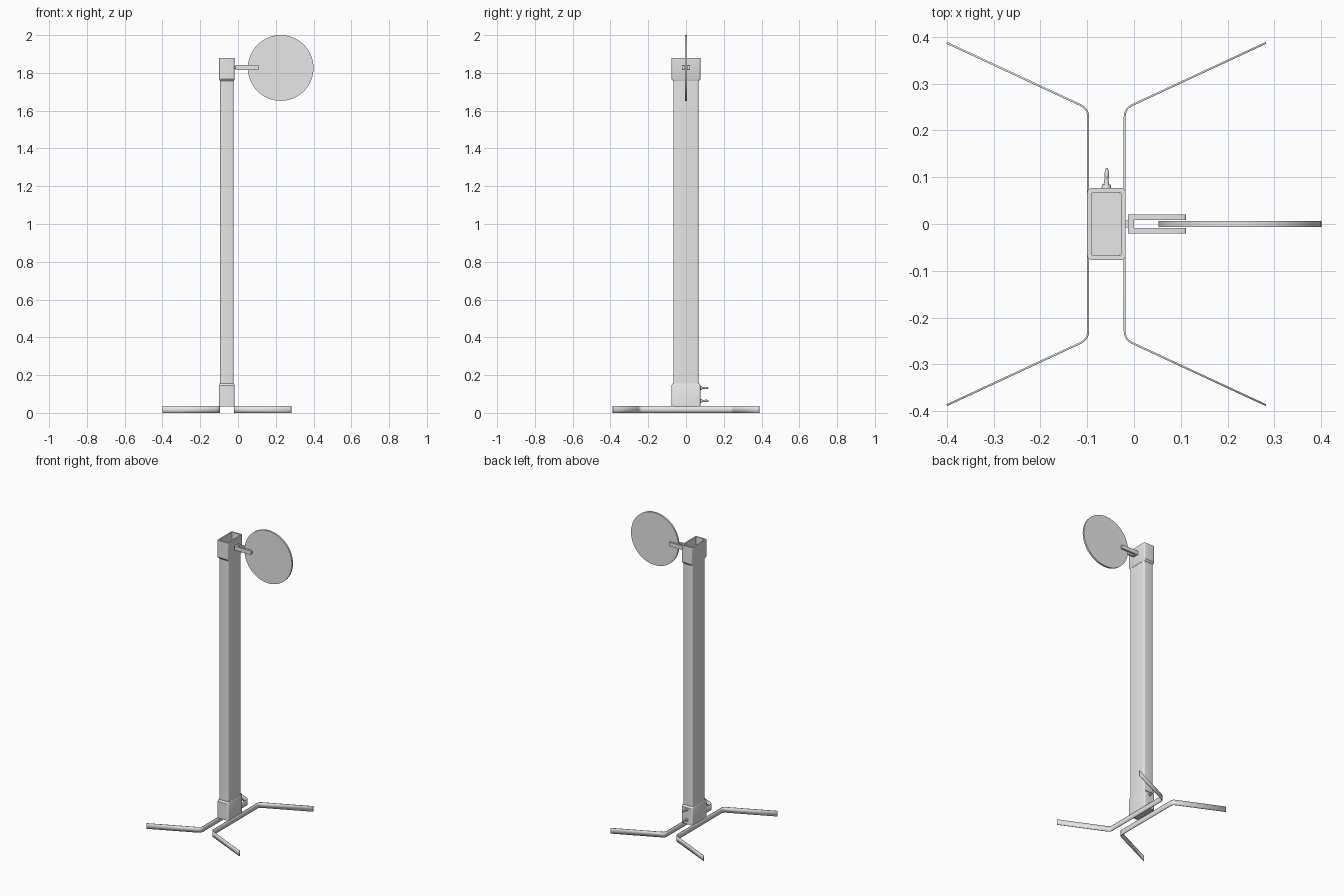
import bpy, bmesh, math
from mathutils import Matrix, Vector

cube = bpy.data.objects.get("Cube")
if cube:
    bpy.data.objects.remove(cube, do_unlink=True)

GREY = (0.8, 0.8, 0.8, 1)
grey = bpy.data.materials.new("plain_grey")
grey.use_nodes = True
grey.diffuse_color = GREY
grey.node_tree.nodes["Principled BSDF"].inputs["Base Color"].default_value = GREY

POST_X = -0.059
ARM_Z = 1.828


def finish(name, bm, smooth=True):
    bmesh.ops.recalc_face_normals(bm, faces=bm.faces)
    mesh = bpy.data.meshes.new(name)
    bm.to_mesh(mesh)
    bm.free()
    mesh.materials.append(grey)
    obj = bpy.data.objects.new(name, mesh)
    bpy.context.collection.objects.link(obj)
    if smooth:
        bpy.ops.object.select_all(action='DESELECT')
        obj.select_set(True)
        bpy.context.view_layer.objects.active = obj
        bpy.ops.object.shade_smooth_by_angle(angle=math.radians(35))
    return obj


def rounded_ring(bm, w, d, r, z, steps=4):
    """Ring of vertices along a rounded rectangle around the post axis."""
    ring = []
    for k, (sx, sy) in enumerate([(1, 1), (-1, 1), (-1, -1), (1, -1)]):
        for i in range(steps + 1):
            a = math.pi / 2 * (k + i / steps)
            ring.append(bm.verts.new((POST_X + sx * (w / 2 - r) + r * math.cos(a),
                                      sy * (d / 2 - r) + r * math.sin(a), z)))
    return ring


def bridge(bm, a, b):
    for i in range(len(a)):
        j = (i + 1) % len(a)
        bm.faces.new((a[i], a[j], b[j], b[i]))


def sleeve(name, rows):
    """Closed hollow sleeve through a loop of (width, depth, radius, z) rows."""
    bm = bmesh.new()
    rings = [rounded_ring(bm, *row) for row in rows]
    for a, b in zip(rings, rings[1:] + rings[:1]):
        bridge(bm, a, b)
    return finish(name, bm)


def add_box(bm, low, high):
    low, high = Vector(low), Vector(high)
    bmesh.ops.create_cube(bm, size=1, matrix=Matrix.Translation((low + high) / 2)
                          @ Matrix.Diagonal((*(high - low), 1)))


def add_cone(bm, r1, r2, y0, y1, x, z, sides):
    """Round body lying along y."""
    bmesh.ops.create_cone(bm, cap_ends=True, segments=sides, radius1=r1, radius2=r2,
                          depth=y1 - y0, matrix=Matrix.Translation((x, (y0 + y1) / 2, z))
                          @ Matrix.Rotation(-math.pi / 2, 4, 'X'))


# Post
bm = bmesh.new()
bottom = rounded_ring(bm, 0.072, 0.134, 0.009, 0.036)
top = rounded_ring(bm, 0.072, 0.134, 0.009, 1.775)
bridge(bm, bottom, top)
bm.faces.new(bottom)
bm.faces.new(top)
finish("post", bm)

# Hollow cap and foot collar
OUTER, INNER = (0.082, 0.154, 0.01), (0.063, 0.134, 0.004)
sleeve("top_cap", [(*OUTER, 1.88), (*OUTER, 1.768), (0.074, 0.138, 0.009, 1.757),
                   (*INNER, 1.757), (*INNER, 1.88)])
sleeve("foot_collar", [(*OUTER, 0.035), (*OUTER, 0.145), (0.074, 0.138, 0.009, 0.156),
                       (*INNER, 0.156), (*INNER, 0.035)])

# Bent strip legs
for name, x, side in (("right_leg", -0.098, -1), ("left_leg", -0.02, 1)):
    half = []
    for i in range(6):
        t = i / 5
        half.append((x + side * 0.016 * t * t, 0.229 + 0.034 * t * (1 - t) + 0.025 * t * t))
    half.append((x + side * 0.302, 0.387))
    path = [(px, -py) for px, py in reversed(half)] + half
    bm = bmesh.new()
    low = [bm.verts.new((px, py, 0)) for px, py in path]
    high = [bm.verts.new((px, py, 0.036)) for px, py in path]
    for i in range(len(path) - 1):
        bm.faces.new((low[i], low[i + 1], high[i + 1], high[i]))
    leg = finish(name, bm)
    solid = leg.modifiers.new("thickness", 'SOLIDIFY')
    solid.thickness = 0.004
    solid.offset = 0

# Thumb screws on the back of the collar
for name, z in (("lower_thumb_screw", 0.064), ("upper_thumb_screw", 0.132)):
    bm = bmesh.new()
    add_cone(bm, 0.011, 0.009, 0.074, 0.084, POST_X, z, 16)
    add_cone(bm, 0.006, 0.004, 0.084, 0.098, POST_X, z, 12)
    bmesh.ops.create_uvsphere(bm, u_segments=12, v_segments=8, radius=1,
                              matrix=Matrix.Translation((POST_X + 0.001, 0.106, z))
                              @ Matrix.Diagonal((0.005, 0.014, 0.006, 1)))
    finish(name, bm)

# Forked arm: stub, crossbar and two prongs
bm = bmesh.new()
add_box(bm, (-0.025, -0.008, ARM_Z - 0.008), (-0.01, 0.008, ARM_Z + 0.008))
add_box(bm, (-0.013, -0.0205, ARM_Z - 0.013), (0, 0.0205, ARM_Z + 0.013))
for y in (-0.0145, 0.0145):
    add_box(bm, (0, y - 0.006, ARM_Z - 0.013), (0.111, y + 0.006, ARM_Z + 0.013))
ends = [e for e in bm.edges if all(v.co.x > 0.1 for v in e.verts)
        and abs(e.verts[0].co.y - e.verts[1].co.y) > 0.005]
bmesh.ops.bevel(bm, geom=ends, offset=0.005, segments=3, affect='EDGES', profile=0.5)
finish("forked_arm", bm)

# Round disc
bm = bmesh.new()
add_cone(bm, 0.174, 0.174, -0.006, 0.006, 0.226, 1.826, 64)
finish("round_disc", bm)
